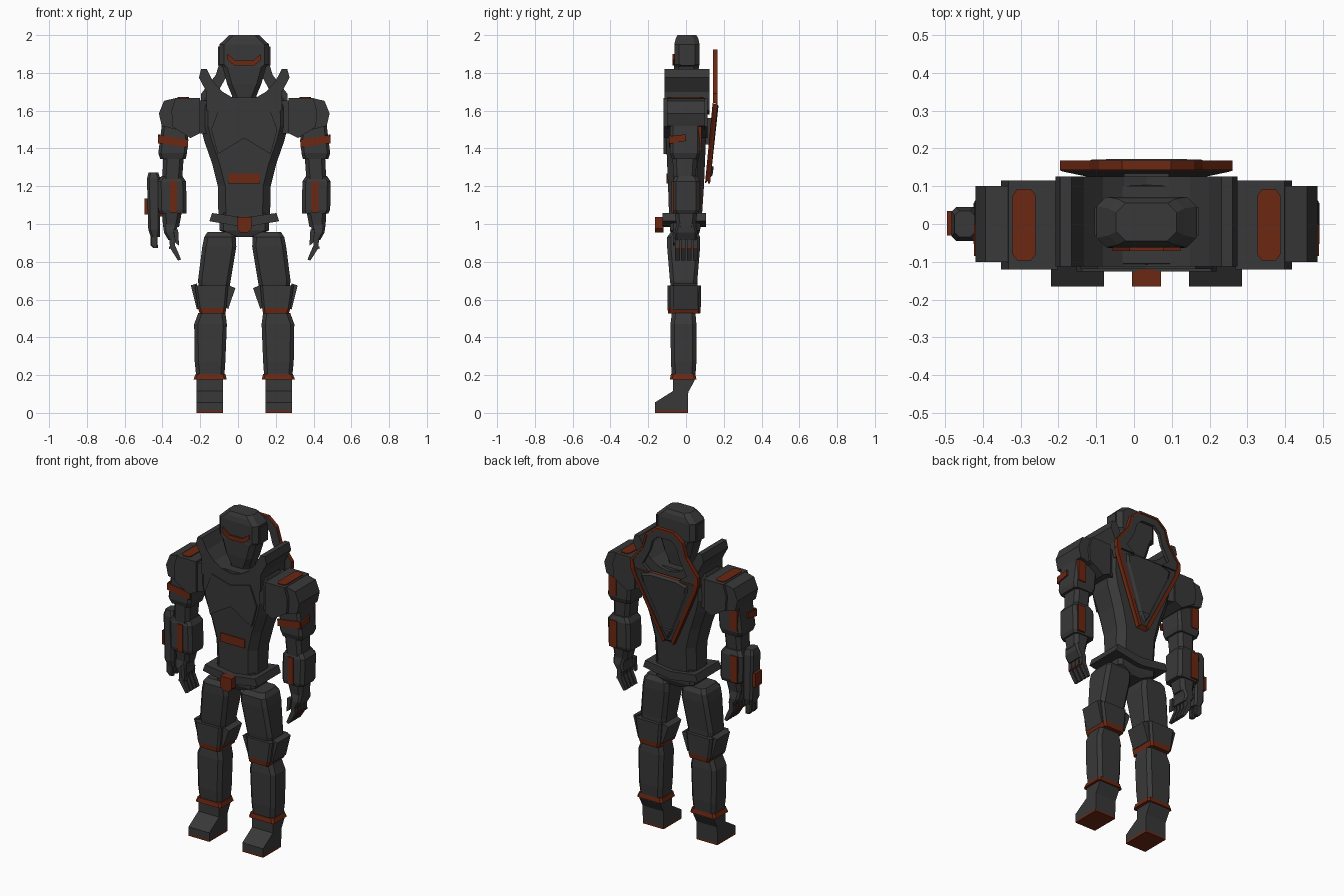
import bpy

CX = 0.033  # the body axis


def colour(name, rgb):
    m = bpy.data.materials.new(name)
    m.diffuse_color = (*rgb, 1)
    return m


GREY = colour("dark_grey", (0.040, 0.040, 0.040))
RED = colour("rust_red", (0.150, 0.020, 0.006))


def build(name, verts, faces, mats=None, mirror=False):
    """Mesh object; mats gives one slot (0 grey, 1 red) per face."""
    me = bpy.data.meshes.new(name)
    me.from_pydata(verts, [], faces)
    me.materials.append(GREY)
    me.materials.append(RED)
    for p, m in zip(me.polygons, mats or [0] * len(faces)):
        p.material_index = m
    ob = bpy.data.objects.new(name, me)
    ob.location.x = CX
    bpy.context.collection.objects.link(ob)
    # consistent outward normals
    bpy.context.view_layer.objects.active = ob
    ob.select_set(True)
    bpy.ops.object.mode_set(mode='EDIT')
    bpy.ops.mesh.select_all(action='SELECT')
    bpy.ops.mesh.normals_make_consistent(inside=False)
    bpy.ops.object.mode_set(mode='OBJECT')
    ob.select_set(False)
    if mirror:
        mod = ob.modifiers.new("mirror", 'MIRROR')
        mod.use_mirror_merge = False
    return ob


def loft(name, rings, c=0.02, red_bands=(), mirror=False):
    """Stack of chamfered rectangles, each (z, x0, x1, y0, y1)."""
    verts, faces, mats = [], [], []
    for z, a, b, f, k in rings:
        verts += [(a + c, f, z), (b - c, f, z), (b, f + c, z), (b, k - c, z),
                  (b - c, k, z), (a + c, k, z), (a, k - c, z), (a, f + c, z)]
    for i in range(len(rings) - 1):
        for j in range(8):
            n = (j + 1) % 8
            faces.append((i * 8 + j, i * 8 + n, i * 8 + 8 + n, i * 8 + 8 + j))
            mats.append(int(i in red_bands))
    last = 8 * (len(rings) - 1)
    faces += [tuple(range(8)), tuple(range(last, last + 8))]
    mats += [int(0 in red_bands), int(len(rings) - 2 in red_bands)]
    return build(name, verts, faces, mats, mirror)


def prism(name, poly, axis, lo, hi, red=False, mirror=False):
    """Polygon extruded along x (poly is y,z), y (x,z) or z (x,y)."""
    def place(p, t):
        return {'x': (t, *p), 'y': (p[0], t, p[1]), 'z': (*p, t)}[axis]
    n = len(poly)
    verts = [place(p, t) for t in (lo, hi) for p in poly]
    faces = [(i, (i + 1) % n, n + (i + 1) % n, n + i) for i in range(n)]
    faces += [tuple(range(n)), tuple(range(n, 2 * n))]
    return build(name, verts, faces, [int(red)] * len(faces), mirror)


def box(name, x0, x1, y0, y1, z0, z1, red=False, mirror=False):
    return prism(name, [(x0, y0), (x1, y0), (x1, y1), (x0, y1)], 'z', z0, z1, red, mirror)


def both(half):
    """Close a right-hand outline with its left-hand mirror image."""
    return half + [(-x, z) for x, z in reversed(half) if x != 0]


# Helmet, with jaw and neck
loft("helmet", [(1.60, -.06, .06, -.04, .05), (1.68, -.065, .065, -.055, .055),
                (1.74, -.09, .09, -.062, .062), (1.83, -.115, .115, -.064, .068),
                (1.845, -.132, .132, -.062, .072), (1.95, -.132, .132, -.062, .072),
                (1.98, -.10, .10, -.055, .066), (2.0, -.08, .08, -.045, .055)], c=.025)
prism("visor", both([(0, 1.865), (.045, 1.865), (.09, 1.90), (.09, 1.87), (.05, 1.838), (0, 1.838)]),
      'y', -.071, -.062, red=True)
box("ear_plate", .12, .138, -.03, .045, 1.84, 1.94, mirror=True)

# High collar: a trough running front to back
prism("collar", both([(0, 1.655), (.06, 1.668), (.115, 1.70), (.165, 1.755), (.198, 1.82), (.228, 1.82),
                      (.240, 1.775), (.20, 1.70), (.20, 1.60), (0, 1.58)]), 'y', -.113, .125)

# Torso
loft("torso", [(1.05, -.137, .137, -.09, .085), (1.20, -.140, .140, -.095, .095),
               (1.32, -.170, .170, -.10, .10), (1.44, -.212, .212, -.105, .105),
               (1.52, -.232, .232, -.11, .11), (1.62, -.230, .230, -.11, .11),
               (1.67, -.205, .205, -.105, .10)], c=.04)
prism("chest_plate", both([(0, 1.455), (.14, 1.37), (.175, 1.50), (.13, 1.62), (0, 1.585)]), 'y', -.119, -.09)
box("abdomen_stripe", -.083, .083, -.104, -.094, 1.215, 1.268, red=True)

# Belt and hips
loft("pelvis", [(.93, -.05, .05, -.07, .06), (.965, -.13, .13, -.085, .075), (1.06, -.13, .13, -.085, .08)], c=.02)
prism("belt", both([(0, 1.035), (.04, 1.04), (.17, 1.058), (.185, 1.015), (.04, .99), (0, .985)]),
      'y', -.125, .105)
prism("buckle", both([(0, 1.038), (.038, 1.038), (.038, .975), (.02, .955), (0, .955)]), 'y', -.165, -.12, red=True)

# Legs
loft("thigh", [(.62, .085, .235, -.075, .06), (.70, .072, .245, -.085, .06), (.88, .042, .222, -.10, .075),
               (.93, .045, .212, -.10, .075), (.957, .065, .195, -.08, .06)], mirror=True)
loft("knee_guard", [(.525, .10, .235, -.095, .075), (.555, .095, .245, -.098, .078),
                    (.675, .085, .262, -.098, .08)], c=.012, red_bands=(0,), mirror=True)
prism("knee_outer_wing", [(.235, .56), (.25, .545), (.283, .675), (.25, .685)], 'y', -.07, .06, mirror=True)
prism("knee_inner_wing", [(.10, .56), (.085, .55), (.047, .66), (.09, .68)], 'y', -.07, .06, mirror=True)
loft("shin", [(.20, .105, .255, -.075, .05), (.27, .10, .262, -.08, .055), (.47, .092, .265, -.082, .055),
              (.53, .10, .243, -.075, .05)], mirror=True)
loft("ankle_band", [(.178, .093, .268, -.085, .055), (.205, .10, .258, -.08, .05)],
     c=.012, red_bands=(0,), mirror=True)
prism("foot", [(-.165, .012), (.01, .012), (.012, .11), (.045, .17), (.045, .19), (-.07, .19), (-.07, .115),
               (-.165, .055)], 'x', .112, .253, mirror=True)
box("sole", .112, .253, -.165, .01, 0, .012, red=True, mirror=True)

# Shoulders
prism("shoulder_joint", [(.19, -.085), (.275, -.12), (.275, .115), (.19, .09)], 'z', 1.48, 1.655, mirror=True)
prism("shoulder_pad", [(.235, 1.668), (.365, 1.668), (.385, 1.60), (.38, 1.515), (.285, 1.455), (.235, 1.48)],
      'y', -.12, .115, mirror=True)
prism("shoulder_outer_pad", [(.355, 1.668), (.425, 1.652), (.452, 1.585), (.437, 1.52), (.36, 1.50)],
      'y', -.10, .10, mirror=True)
prism("shoulder_stripe", [(.293, -.08), (.305, -.097), (.342, -.097), (.354, -.08), (.354, .075), (.342, .092),
                          (.305, .092), (.293, .075)], 'z', 1.664, 1.673, red=True, mirror=True)

# Arms
loft("bicep", [(1.345, .31, .445, -.075, .065), (1.375, .303, .455, -.085, .075),
               (1.52, .292, .437, -.085, .075)], c=.015, mirror=True)
prism("bicep_stripe", [(.298, 1.405), (.452, 1.428), (.449, 1.470), (.296, 1.447)], 'y', -.09, -.083,
      red=True, mirror=True)
prism("bicep_side_stripe", [(-.085, 1.425), (0, 1.44), (0, 1.475), (-.085, 1.465)], 'x', .447, .456,
      red=True, mirror=True)
box("bicep_back_stripe", .385, .435, .06, .081, 1.385, 1.515, red=True, mirror=True)
loft("elbow", [(1.22, .33, .435, -.065, .05), (1.36, .32, .428, -.072, .058)], mirror=True)
loft("forearm", [(1.055, .306, .445, -.065, .065), (1.075, .305, .455, -.07, .072), (1.225, .308, .458, -.07, .072),
                 (1.255, .328, .437, -.058, .06)], c=.018, mirror=True)
box("forearm_front_stripe", .357, .394, -.076, -.066, 1.06, 1.228, red=True, mirror=True)
box("forearm_back_stripe", .385, .435, .06, .078, 1.065, 1.228, red=True, mirror=True)
loft("wrist", [(.985, .345, .43, -.05, .05), (1.065, .33, .435, -.06, .06)], mirror=True)
loft("palm", [(.915, .355, .402, -.058, .058), (.955, .362, .425, -.06, .06), (1.0, .35, .43, -.05, .05)],
     c=.012, mirror=True)
for i in range(4):
    y = -.045 + i * .031
    prism(f"finger_{i + 1}", [(.365, .93), (.395, .93), (.394, .875), (.372, .84), (.350, .806), (.335, .812),
                              (.350, .85), (.366, .885)], 'y', y - .012, y + .012, mirror=True)
    prism(f"finger_line_{i + 1}", [(.392, .868), (.398, .868), (.398, .880), (.392, .880)],
          'y', y - .009, y + .009, red=True, mirror=True)
prism("thumb", [(.35, .97), (.375, .97), (.365, .90), (.345, .885)], 'y', -.07, -.045, mirror=True)

# Forearm gadget, one side only
loft("gadget_body", [(.93, -.495, -.447, -.035, .035), (.97, -.508, -.445, -.045, .045),
                     (1.24, -.515, -.445, -.045, .045), (1.272, -.507, -.455, -.035, .035)], c=.012)
box("gadget_mount", -.452, -.425, -.035, .035, 1.04, 1.25, red=True)
box("gadget_side_plate", -.528, -.51, -.03, .035, 1.05, 1.135, red=True)
for i, y in enumerate((-.02, .02)):
    loft(f"gadget_prong_{i + 1}", [(.872, -.482, -.455, y - .011, y + .011), (.89, -.497, -.458, y - .014, y + .014),
                                   (.95, -.497, -.458, y - .014, y + .014)], c=.005)


# Back shield: an open arch above a pointed plate, bent at its widest line
def depth(z):
    return .160 if z > 1.64 else .160 - (1.64 - z) * .095


def slab(name, poly, offset, thick, grow=0.0, wall_red=False, back_red=False, mirror=False):
    """Plate following the shield slope; the rear face can be smaller for a bevel."""
    n = len(poly)
    cx, cz = sum(p[0] for p in poly) / n, sum(p[1] for p in poly) / n
    verts = [(x, depth(z) + offset - thick, z) for x, z in poly]
    verts += [(cx + (x - cx) * (1 - grow), depth(z) + offset, cz + (z - cz) * (1 - grow)) for x, z in poly]
    faces = [(i, (i + 1) % n, n + (i + 1) % n, n + i) for i in range(n)]
    faces += [tuple(range(n)), tuple(range(n, 2 * n))]
    return build(name, verts, faces, [int(wall_red)] * n + [0, int(back_red)], mirror)


slab("shield_plate", both([(.10, 1.64), (.228, 1.64), (.215, 1.60), (.035, 1.215)]), .003, .022,
     grow=.06, wall_red=True)
arch_out = [(0, 1.925), (.065, 1.925), (.125, 1.875), (.150, 1.79), (.228, 1.69), (.228, 1.64)]
arch_in = [(0, 1.87), (.045, 1.87), (.082, 1.835), (.10, 1.77), (.15, 1.68), (.10, 1.64)]
for i in range(5):
    a, b, c, d = arch_out[i], arch_out[i + 1], arch_in[i + 1], arch_in[i]
    quad = [a, b, c, d]
    ob = slab(f"shield_arch_{i + 1}", quad, .003, .020, mirror=True)
    ob.data.polygons[0].material_index = 1  # outer rim
    # red line along the rim of the rear face
    e = [tuple(p + (q - p) * .22 for p, q in zip(s, t)) for s, t in ((b, c), (a, d))]
    slab(f"shield_rim_{i + 1}", [a, b, *e], .008, .006, wall_red=True, back_red=True, mirror=True)
slab("shield_edge_line", [(.228, 1.64), (.215, 1.60), (.035, 1.215), (.02, 1.235), (.19, 1.60), (.20, 1.64)],
     .008, .012, wall_red=True, back_red=True, mirror=True)
slab("shield_panel", both([(.09, 1.64), (.165, 1.62), (.155, 1.57), (.025, 1.27)]), .012, .012, grow=.12)
slab("shield_boss", both([(.04, 1.31), (.0, 1.245)]), .018, .015, grow=.3)
box("shield_mount", -.06, .06, .08, .135, 1.42, 1.56)
